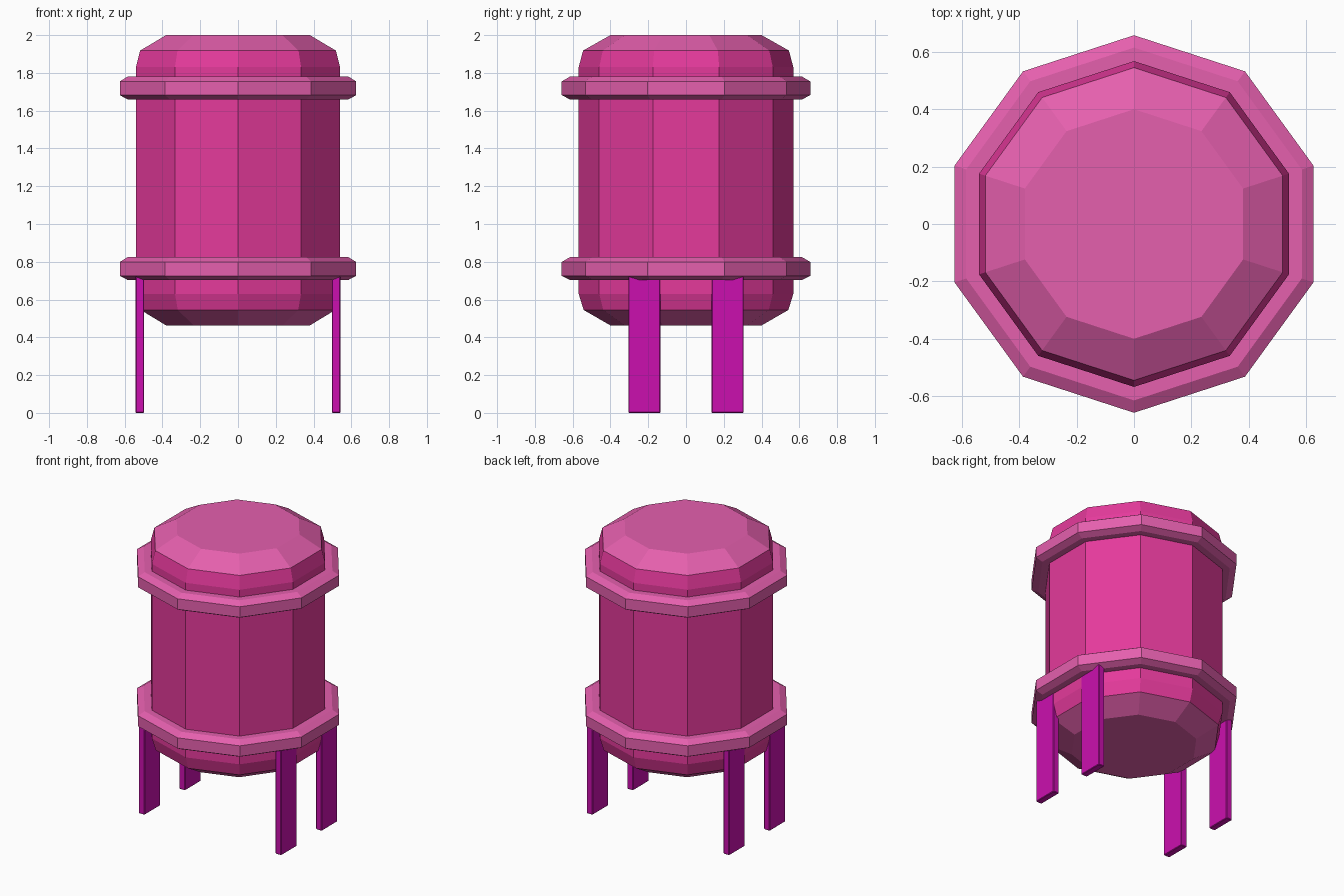
import bpy, bmesh, math

if "Cube" in bpy.data.objects:
    bpy.data.objects.remove(bpy.data.objects["Cube"])

def material(name, rgb):
    m = bpy.data.materials.new(name)
    m.diffuse_color = (*rgb, 1)
    m.use_nodes = True
    m.node_tree.nodes["Principled BSDF"].inputs["Base Color"].default_value = m.diffuse_color
    return m

PINK = material("deep pink", (0.78, 0.042, 0.33))
PALE = material("pale pink", (0.78, 0.115, 0.42))
PURPLE = material("magenta purple", (0.60, 0.005, 0.43))
SIDES = 10

def finish(name, bm, mats):
    bmesh.ops.recalc_face_normals(bm, faces=bm.faces)
    me = bpy.data.meshes.new(name)
    bm.to_mesh(me)
    bm.free()
    for m in mats:
        me.materials.append(m)
    ob = bpy.data.objects.new(name, me)
    bpy.context.collection.objects.link(ob)
    return ob

def lathe(name, profile, mats, closed=False, rule=None):
    """Ten-sided revolve of (radius, z) points, with a corner pointing along y."""
    bm = bmesh.new()
    rings = []
    for r, z in profile:
        angles = [math.pi / 2 + 2 * math.pi * i / SIDES for i in range(SIDES)]
        rings.append([bm.verts.new((r * math.cos(a), r * math.sin(a), z)) for a in angles])
    pairs = list(zip(rings, rings[1:]))
    if closed:
        pairs.append((rings[-1], rings[0]))
    else:
        bm.faces.new(rings[0])
        bm.faces.new(rings[-1])
    for a, b in pairs:
        for i in range(SIDES):
            j = (i + 1) % SIDES
            bm.faces.new((a[i], a[j], b[j], b[i]))
    if rule:
        for f in bm.faces:
            f.material_index = rule(f.calc_center_median().z)
    return finish(name, bm, mats)

# Tank body with paler end caps
lathe("tank_body",
      [(0.40, 0.463), (0.542, 0.545), (0.568, 0.63), (0.568, 1.83), (0.545, 1.918), (0.40, 2.0)],
      [PINK, PALE], rule=lambda z: int(z < 0.54 or z > 1.92))

# Two chamfered bands
for name, z in (("lower_band", 0.704), ("upper_band", 1.66)):
    lathe(name, [(0.54, z), (0.615, z), (0.658, z + 0.022), (0.658, z + 0.095),
                 (0.615, z + 0.12), (0.54, z + 0.12)], [PALE], closed=True)

# Four flat legs
for sx, side in ((-1, "left"), (1, "right")):
    for sy, end in ((-1, "front"), (1, "back")):
        bm = bmesh.new()
        bmesh.ops.create_cube(bm, size=1)
        bmesh.ops.scale(bm, vec=(0.045, 0.17, 0.74), verts=bm.verts)
        bmesh.ops.translate(bm, vec=(sx * 0.52, sy * 0.22, 0.37), verts=bm.verts)
        bmesh.ops.bevel(bm, geom=bm.edges[:], offset=0.004, segments=1, affect='EDGES')
        finish(f"{end}_{side}_leg", bm, [PURPLE])
